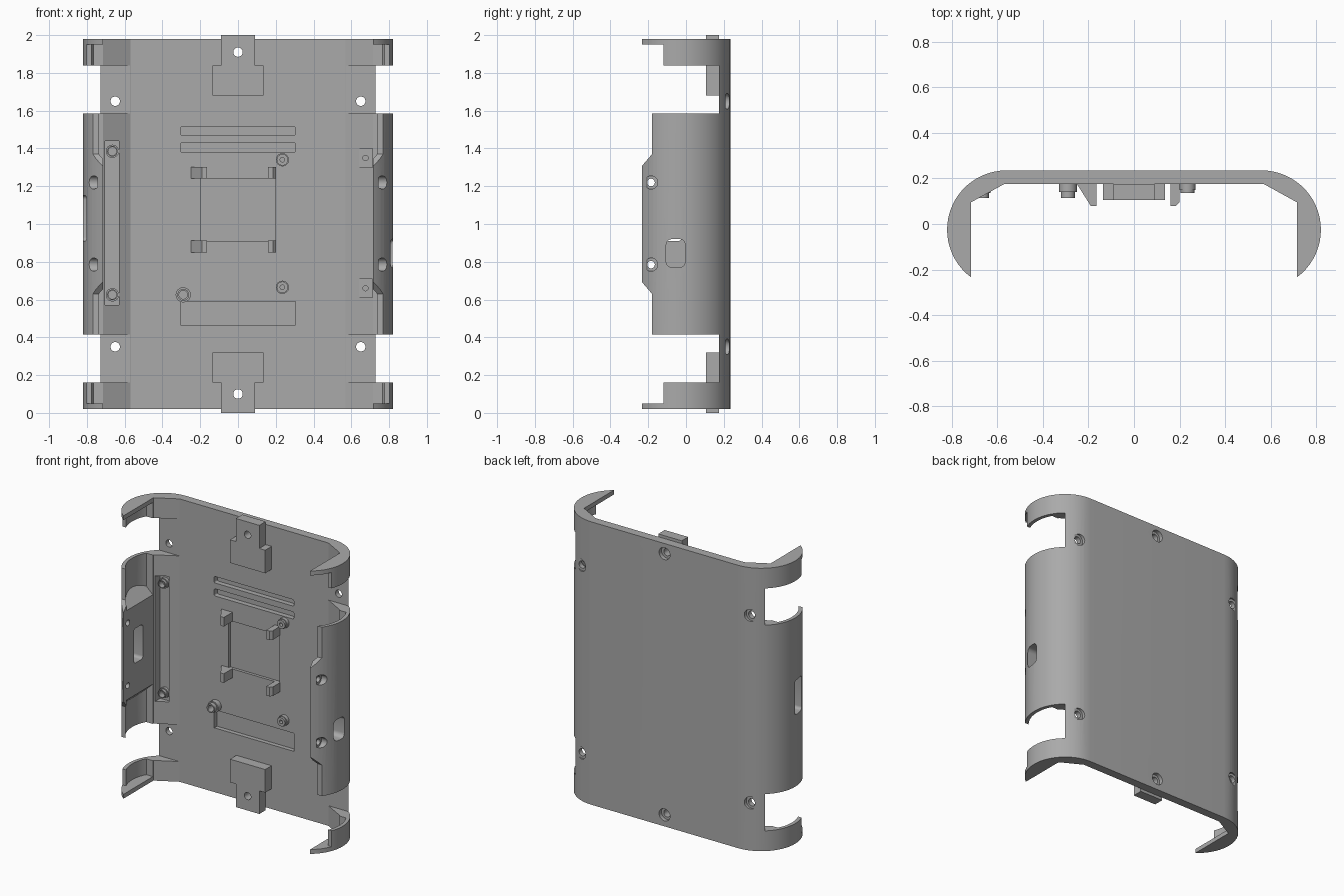
import bpy, bmesh
from math import sin, cos, radians, pi
from mathutils import Vector

if "Cube" in bpy.data.objects:
    bpy.data.objects.remove(bpy.data.objects["Cube"])

grey = bpy.data.materials.new("plain grey")
grey.use_nodes = True
colour = (0.40, 0.40, 0.40, 1)
grey.diffuse_color = colour
grey.node_tree.nodes["Principled BSDF"].inputs["Base Color"].default_value = colour

AXES = {"x": lambda p, t: (t, p[0], p[1]),
        "y": lambda p, t: (p[0], t, p[1]),
        "z": lambda p, t: (p[0], p[1], t)}


def prism(name, pts, axis, a, b):
    """Extrude a 2D outline along an axis from a to b."""
    bm = bmesh.new()
    place = AXES[axis]
    low = [bm.verts.new(place(p, a)) for p in pts]
    high = [bm.verts.new(place(p, b)) for p in pts]
    bm.faces.new(low)
    bm.faces.new(high)
    n = len(pts)
    for i in range(n):
        j = (i + 1) % n
        bm.faces.new((low[i], low[j], high[j], high[i]))
    bmesh.ops.recalc_face_normals(bm, faces=bm.faces)
    mesh = bpy.data.meshes.new(name)
    bm.to_mesh(mesh)
    bm.free()
    mesh.materials.append(grey)
    obj = bpy.data.objects.new(name, mesh)
    bpy.context.collection.objects.link(obj)
    return obj


def arc(cx, cy, r, start, end, n=24):
    steps = [radians(start + (end - start) * i / n) for i in range(n + 1)]
    return [(cx + r * cos(t), cy + r * sin(t)) for t in steps]


def circle(cx, cy, r):
    return arc(cx, cy, r, 0, 345, 23)


def rect(x0, x1, y0, y1):
    return [(x0, y0), (x1, y0), (x1, y1), (x0, y1)]


def rounded(x0, x1, y0, y1, r):
    return (arc(x1 - r, y1 - r, r, 0, 90, 5) + arc(x0 + r, y1 - r, r, 90, 180, 5)
            + arc(x0 + r, y0 + r, r, 180, 270, 5) + arc(x1 - r, y0 + r, r, 270, 360, 5))


def cut(target, cutter):
    cutter.hide_render = True
    mod = target.modifiers.new("cut", "BOOLEAN")
    mod.operation, mod.solver, mod.object = "DIFFERENCE", "EXACT", cutter
    graph = bpy.context.evaluated_depsgraph_get()
    mesh = bpy.data.meshes.new_from_object(target.evaluated_get(graph))
    target.modifiers.clear()
    target.data = mesh
    bpy.data.objects.remove(cutter)


def smooth(obj):
    bpy.ops.object.select_all(action="DESELECT")
    obj.select_set(True)
    bpy.context.view_layer.objects.active = obj
    bpy.ops.object.shade_smooth_by_angle(angle=radians(25))


def flip(pts):
    """Mirror an outline about mid height."""
    return [(p, 2 - z) for p, z in pts]


# Main shell: flat back, rounded sides, chamfered inner corners
FLOOR, BACK = 0.175, 0.235
half = arc(0.56, -0.025, 0.26, 90, -53.4) + [(0.715, 0.095), (0.57, FLOOR)]
outline = half + [(-x, y) for x, y in reversed(half)]
shell = prism("shell", outline, "z", 0.02, 1.98)

# Side openings, stepped band edges and end lips
steps = [(-0.3, 1.31), (-0.231, 1.31), (-0.18, 1.37), (-0.18, 1.585), (0.174, 1.585),
         (0.174, 1.84), (-0.12, 1.84), (-0.12, 1.95), (-0.3, 1.95)]
for outline in (steps, flip(steps)):
    for s in (-1, 1):
        cut(shell, prism("cutter", outline, "x", s * 0.5, s * 1.0))

# Hollows that thin the side walls, sloping up to the thick pads
for s in (-1, 1):
    hollow = arc(0.56, -0.025, 0.235, 29, -62) + [(0.62, -0.3), (0.62, 0.089)]
    hollow = [(s * x, y) for x, y in hollow]
    for low, high, sloped in ((1.31, 1.62, True), (1.80, 1.95, False)):
        for mirrored in (False, True):
            tool = prism("cutter", hollow, "z", low, high)
            for v in tool.data.vertices:
                if sloped and v.co.z < 1.4:
                    v.co.z = low + (abs(v.co.x) - 0.715) * 0.92
                if mirrored:
                    v.co.z = 2 - v.co.z
            if mirrored:
                tool.data.flip_normals()
            cut(shell, tool)

# Screw holes in the side pads, with counterbores
for s in (-1, 1):
    for z in (0.785, 1.22):
        cut(shell, prism("cutter", circle(-0.185, z, 0.02), "x", s * 0.6, s * 0.9))
        cut(shell, prism("cutter", circle(-0.185, z, 0.035), "x", s * 0.745, s * 0.9))

# Port windows
cut(shell, prism("cutter", rounded(-0.105, -0.005, 0.77, 0.92, 0.03), "x", 0.6, 0.9))
cut(shell, prism("cutter", rounded(-0.12, -0.02, 0.91, 1.15, 0.02), "x", -0.6, -0.9))

# Recesses in the floor: grooves, lower panel and centre bay
for z0, z1 in ((1.47, 1.515), (1.38, 1.43)):
    cut(shell, prism("cutter", rounded(-0.305, 0.305, z0, z1, 0.008), "y", 0.1, 0.21))
cut(shell, prism("cutter", rect(-0.305, 0.305, 0.465, 0.59), "y", 0.1, 0.205))
cut(shell, prism("cutter", rect(-0.195, 0.195, 0.91, 1.24), "y", 0.1, 0.195))

# Pockets in the chamfers
cut(shell, prism("cutter", rect(-0.705, -0.63, 0.57, 1.44), "y", 0.0, 0.155))
for z in (0.66, 1.35):
    cut(shell, prism("cutter", rect(0.64, 0.712, z - 0.05, z + 0.05), "y", 0.0, 0.142))
    cut(shell, prism("cutter", circle(0.675, z, 0.014), "y", 0.1, 0.165))

# Screw holes through the back
for x, z in ((-0.65, 0.35), (0.65, 0.35), (-0.65, 1.65), (0.65, 1.65), (0, 0.1), (0, 1.91)):
    cut(shell, prism("cutter", circle(x, z, 0.025), "y", 0.1, 0.3))
    cut(shell, prism("cutter", circle(x, z, 0.042), "y", 0.208, 0.3))
smooth(shell)

# T-shaped tabs at both ends
tee = [(-0.135, 1.68), (0.135, 1.68), (0.135, 1.84), (0.09, 1.84),
       (0.09, 2.0), (-0.09, 2.0), (-0.09, 1.84), (-0.135, 1.84)]
for name, outline, z in (("upper_tab", tee, 1.91), ("lower_tab", flip(tee), 0.1)):
    tab = prism(name, outline, "y", 0.105, FLOOR)
    cut(tab, prism("cutter", circle(0, z, 0.025), "y", 0.0, 0.3))
    smooth(tab)

# Corner clips around the centre bay
left_clip = [(-0.25, FLOOR), (-0.19, 0.08), (-0.165, 0.08), (-0.165, FLOOR)]
right_clip = [(0.16, FLOOR), (0.16, 0.08), (0.185, 0.08), (0.2, 0.095), (0.2, FLOOR)]
for side, outline in (("left", left_clip), ("right", right_clip)):
    for level, z in (("lower", 0.85), ("upper", 1.24)):
        prism(f"{level}_{side}_clip", outline, "z", z, z + 0.063)

# Hollow mounting posts: x, z, base radius, tip radius, base, shoulder, tip
posts = [(-0.29, 0.625, 0.04, 0.031, FLOOR, 0.14, 0.115),
         (0.235, 1.34, 0.035, 0.03, FLOOR, 0.15, 0.135),
         (0.235, 0.665, 0.035, 0.03, FLOOR, 0.15, 0.135),
         (-0.665, 1.385, 0.035, 0.028, 0.16, 0.135, 0.115),
         (-0.665, 0.625, 0.035, 0.028, 0.16, 0.135, 0.115)]
for i, (x, z, wide, narrow, base, shoulder, tip) in enumerate(posts):
    hole = 0.012 if base == FLOOR and i else 0.022
    for name, r, a, b in (("post_base", wide, shoulder, base), ("post_tip", narrow, tip, shoulder)):
        post = prism(f"{name}_{i + 1}", circle(x, z, r), "y", a, b)
        cut(post, prism("cutter", circle(x, z, hole), "y", 0.0, 0.3))
        smooth(post)
